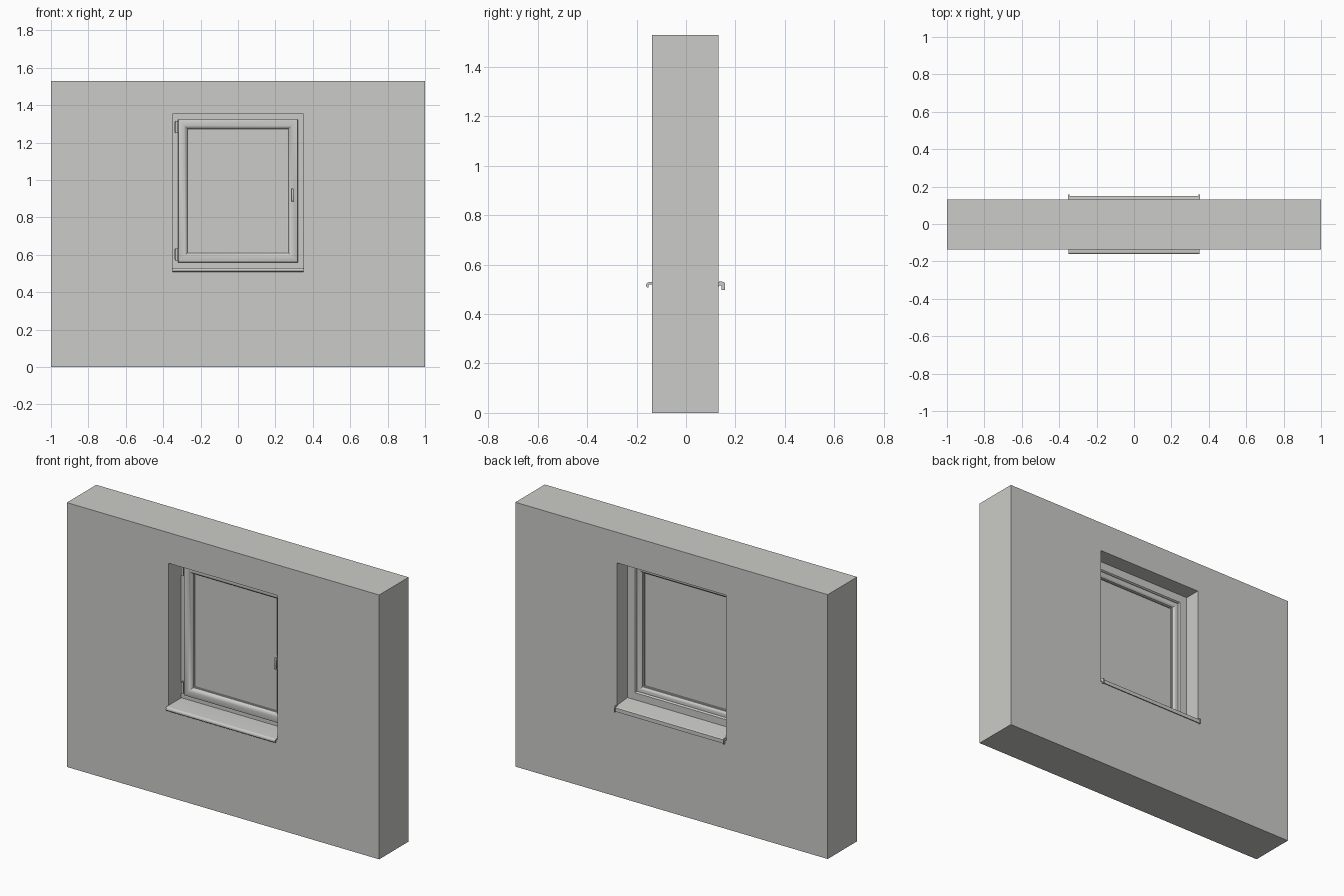
import bpy, bmesh, math

if "Cube" in bpy.data.objects:
    bpy.data.objects.remove(bpy.data.objects["Cube"])

grey = bpy.data.materials.new("warm_grey")
grey.diffuse_color = (0.6, 0.6, 0.58, 1)
grey.use_nodes = True
grey.node_tree.nodes["Principled BSDF"].inputs["Base Color"].default_value = grey.diffuse_color


def finish(name, bm, smooth=False):
    bmesh.ops.recalc_face_normals(bm, faces=bm.faces[:])
    me = bpy.data.meshes.new(name)
    bm.to_mesh(me)
    bm.free()
    ob = bpy.data.objects.new(name, me)
    bpy.context.collection.objects.link(ob)
    me.materials.append(grey)
    if smooth:
        bpy.ops.object.select_all(action='DESELECT')
        ob.select_set(True)
        bpy.context.view_layer.objects.active = ob
        bpy.ops.object.shade_smooth_by_angle(angle=math.radians(32))
    return ob


def ring(name, loops, smooth=False):
    """Closed chain of rectangles (x0, x1, z0, z1, y) with mitred corners."""
    bm = bmesh.new()
    rows = [[bm.verts.new((x, y, z)) for x, z in ((a, c), (b, c), (b, d), (a, d))]
            for a, b, c, d, y in loops]
    for i, row in enumerate(rows):
        nxt = rows[(i + 1) % len(rows)]
        for k in range(4):
            j = (k + 1) % 4
            bm.faces.new((row[k], row[j], nxt[j], nxt[k]))
    return finish(name, bm, smooth)


def frame_ring(name, profile):
    """Sweep an (inset, y) profile around the window opening."""
    return ring(name, [(-W + i, W - i, SILL + i, TOP - i, y) for i, y in profile], True)


def prism(name, pts, x0, x1, smooth=False):
    """Extrude a (y, z) profile along x."""
    bm = bmesh.new()
    ends = [[bm.verts.new((x, y, z)) for y, z in pts] for x in (x0, x1)]
    n = len(pts)
    for i in range(n):
        j = (i + 1) % n
        bm.faces.new((ends[0][i], ends[0][j], ends[1][j], ends[1][i]))
    for e in ends:
        bm.faces.new(e)
    return finish(name, bm, smooth)


def box(name, x0, x1, y0, y1, z0, z1, bevel=0):
    bm = bmesh.new()
    bmesh.ops.create_cube(bm, size=1)
    for v in bm.verts:
        v.co = (x0 + (v.co.x + .5) * (x1 - x0), y0 + (v.co.y + .5) * (y1 - y0),
                z0 + (v.co.z + .5) * (z1 - z0))
    if bevel:
        bmesh.ops.bevel(bm, geom=bm.edges[:], offset=bevel, segments=3,
                        profile=0.5, affect='EDGES')
    return finish(name, bm, bevel > 0)


def arc(cy, cz, r, a0, a1, n=6):
    return [(cy + r * math.cos(math.radians(a0 + (a1 - a0) * i / n)),
             cz + r * math.sin(math.radians(a0 + (a1 - a0) * i / n))) for i in range(n + 1)]


W, SILL, BASE, TOP = 0.35, 0.53, 0.512, 1.353
FRONT, BACK = -0.137, 0.132

# wall with a rectangular opening
outer, hole = (-1, 1, 0, 1.53), (-W, W, BASE, TOP)
ring("wall", [outer + (FRONT,), hole + (FRONT,), hole + (BACK,), outer + (BACK,)])

# fixed outer frame: narrow rebate to the front, wider face to the back
frame_ring("window_frame", [(0, -.02), (.034, -.02), (.034, .008), (.052, .008),
                            (.052, .030), (.048, .036), (0, .036)])

# opening sash with a rounded front edge and sloping glazing bead
frame_ring("sash", [(.029, -.022), (.029, -.036), (.031, -.040), (.035, -.042),
                    (.062, -.042), (.067, -.040), (.078, -.030), (.080, -.026),
                    (.080, -.006), (.080, .010), (.076, .016), (.066, .022),
                    (.045, .022), (.045, -.022)])

# dark-looking thin seal next to the pane
frame_ring("glass_seal", [(.076, -.022), (.085, -.020), (.085, .006), (.076, .008)])

# glass pane
box("glass_pane", -W + .078, W - .078, -.014, -.002, SILL + .078, TOP - .078)

# inner sill with rounded front nose turned down and hooked back
nose = arc(-.150, .518, .011, 90, 180)
prism("front_sill", [(.005, BASE), (.005, .529)] + nose
      + [(-.161, .512), (-.158, .508), (-.153, .508), (-.151, .512), (-.151, .517),
         (-.147, .520), (-.136, .520), (-.136, BASE)], -W, W, True)

# outer metal sill, slightly sloped, with a drip edge
prism("back_sill", [(.005, BASE), (.005, .537), (.036, .537), (.146, .526),
                    (.151, .522), (.151, .500), (.146, .500), (.146, .517),
                    (.133, .518), (.133, BASE)], -W, W)

# end caps of the outer sill
for side, s in (("left", -1), ("right", 1)):
    prism("back_sill_cap_" + side,
          [(.133, .515), (.133, .531)] + arc(.147, .520, .011, 90, 0, 4)
          + [(.158, .498), (.144, .498), (.144, .515)], s * .346, s * .352)

# hinges on the left edge of the sash
for place, z in (("lower", .602), ("upper", 1.283)):
    bm = bmesh.new()
    bmesh.ops.create_cone(bm, cap_ends=True, segments=16, radius1=.007, radius2=.007, depth=.064)
    bmesh.ops.translate(bm, verts=bm.verts[:], vec=(-.328, -.040, z))
    finish("hinge_" + place, bm, True)
    box("hinge_plate_" + place, -.340, -.326, -.036, -.018, z - .028, z + .028)

# handle on the right side of the sash
box("handle_base", .283, .299, -.050, -.040, .885, .955, .002)
box("handle_neck", .286, .296, -.068, -.048, .932, .946, .002)
box("handle_grip", .284, .298, -.078, -.066, .886, .953, .003)
